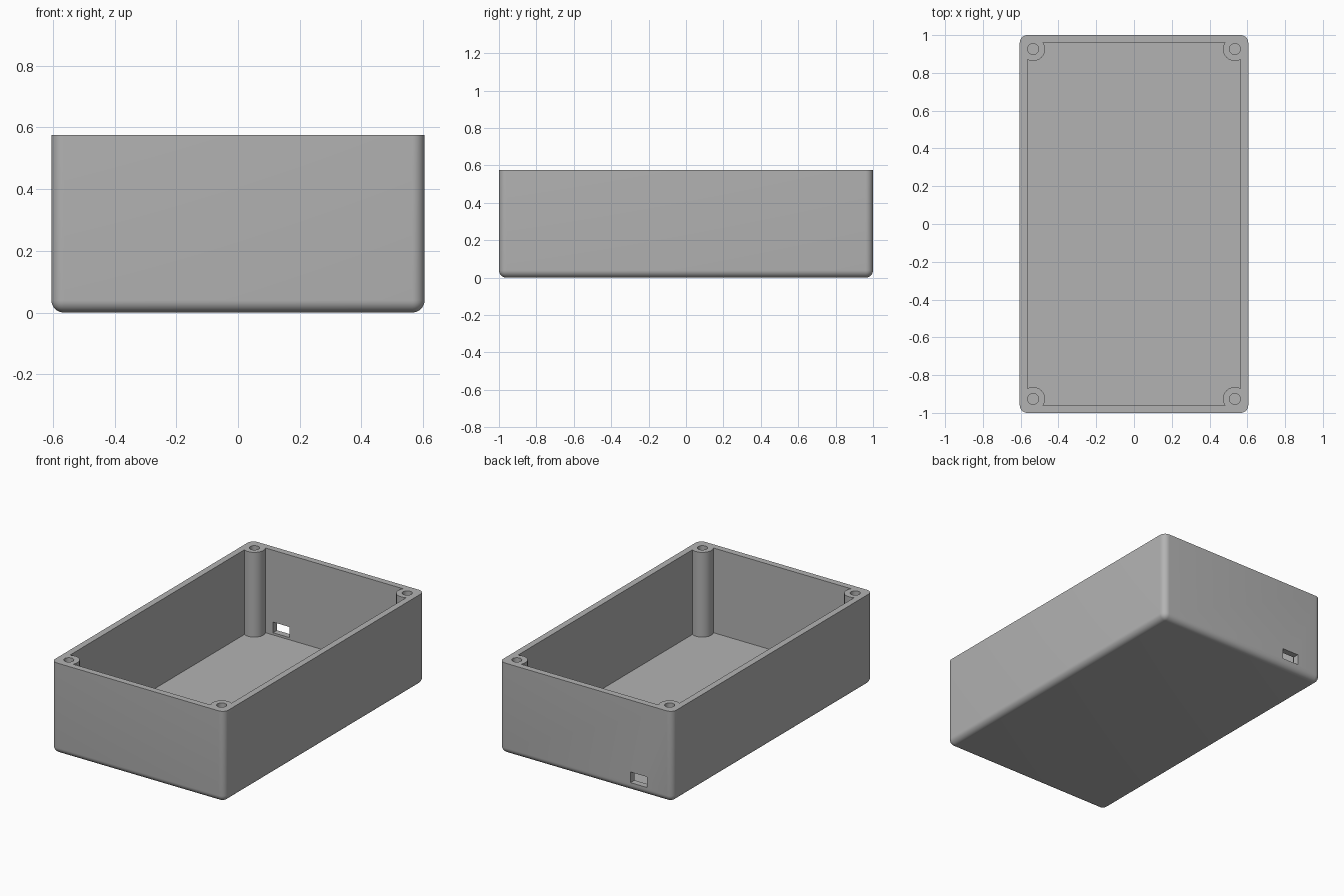
import bpy, bmesh, math
from mathutils import Matrix

cube = bpy.data.objects.get("Cube")
if cube:
    bpy.data.objects.remove(cube, do_unlink=True)

HX, HY, H = 0.605, 1.0, 0.575      # outer half sizes and height
WALL = 0.04                        # wall, floor and edge radius
POST_X, POST_Y = 0.534, 0.926      # screw post centres

grey = bpy.data.materials.new("plain grey")
grey.use_nodes = True
colour = (0.45, 0.45, 0.45, 1)
grey.diffuse_color = colour
grey.node_tree.nodes["Principled BSDF"].inputs["Base Color"].default_value = colour


def finish(name, bm):
    mesh = bpy.data.meshes.new(name)
    bm.to_mesh(mesh)
    bm.free()
    mesh.materials.append(grey)
    obj = bpy.data.objects.new(name, mesh)
    bpy.context.collection.objects.link(obj)
    return obj


def box_mesh(x0, x1, y0, y1, z0, z1):
    bm = bmesh.new()
    mid = Matrix.Translation(((x0 + x1) / 2, (y0 + y1) / 2, (z0 + z1) / 2))
    size = Matrix.Diagonal((x1 - x0, y1 - y0, z1 - z0, 1))
    bmesh.ops.create_cube(bm, size=1, matrix=mid @ size)
    return bm


def cylinders(name, radius, z0, z1, segments):
    """One upright cylinder in each corner."""
    bm = bmesh.new()
    for sx in (-1, 1):
        for sy in (-1, 1):
            bmesh.ops.create_cone(
                bm, cap_ends=True, segments=segments, radius1=radius, radius2=radius,
                depth=z1 - z0,
                matrix=Matrix.Translation((sx * POST_X, sy * POST_Y, (z0 + z1) / 2)))
    return finish(name, bm)


def combine(target, tool, operation):
    """Apply a boolean and discard the tool."""
    tool.hide_render = True
    mod = target.modifiers.new(tool.name, 'BOOLEAN')
    mod.operation, mod.object, mod.solver = operation, tool, 'EXACT'
    bpy.ops.object.select_all(action='DESELECT')
    bpy.context.view_layer.objects.active = target
    target.select_set(True)
    bpy.ops.object.modifier_apply(modifier=mod.name)
    bpy.data.objects.remove(tool, do_unlink=True)


# Outer shell: rounded uprights and bottom edge, sharp rim
bm = box_mesh(-HX, HX, -HY, HY, 0, H)
round_edges = [e for e in bm.edges if any(v.co.z < H / 2 for v in e.verts)]
bmesh.ops.bevel(bm, geom=round_edges, offset=WALL, segments=8, profile=0.5,
                affect='EDGES', clamp_overlap=True)
case = finish("enclosure_case", bm)

# Cavity, leaving solid screw posts in the corners
cavity = finish("cavity", box_mesh(-HX + WALL, HX - WALL, -HY + WALL, HY - WALL, WALL, H + 0.1))
combine(cavity, cylinders("screw_posts", 0.063, 0, H + 0.2, 48), 'DIFFERENCE')
combine(case, cavity, 'DIFFERENCE')

# Blind screw holes
combine(case, cylinders("screw_holes", 0.029, 0.15, H + 0.1, 32), 'DIFFERENCE')

# Cable opening low in the back wall
opening = finish("cable_opening", box_mesh(-0.427, -0.313, HY - 0.1, HY + 0.1, 0.054, 0.121))
combine(case, opening, 'DIFFERENCE')

bpy.context.view_layer.objects.active = case
case.select_set(True)
bpy.ops.object.shade_smooth_by_angle(angle=math.radians(30))
